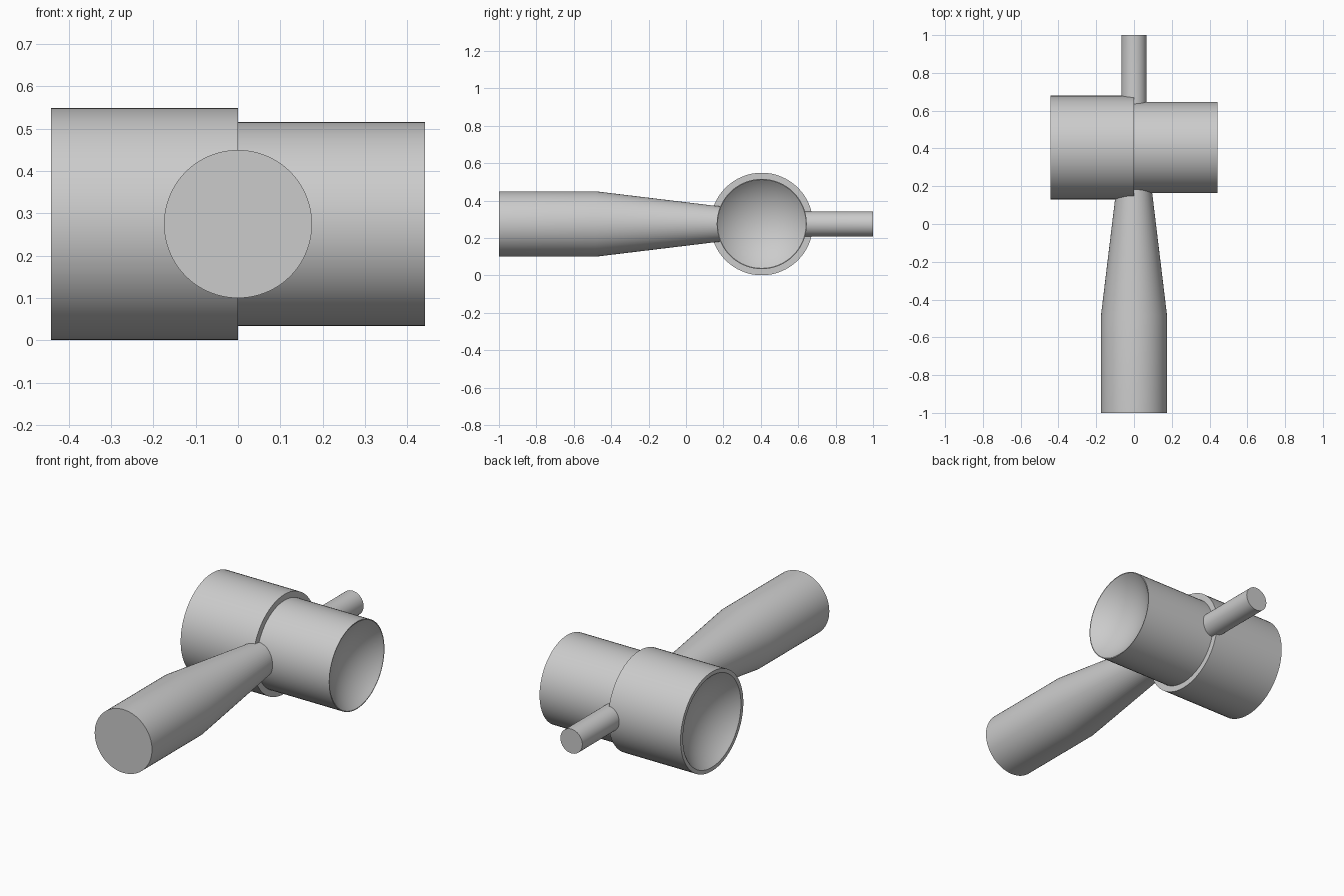
import bpy, bmesh, math
from mathutils import Matrix

if "Cube" in bpy.data.objects:
    bpy.data.objects.remove(bpy.data.objects["Cube"], do_unlink=True)

CENTRE_Y, CENTRE_Z = 0.405, 0.275

steel = bpy.data.materials.new("brushed_grey")
steel.use_nodes = True
GREY = (0.6, 0.6, 0.6, 1)
steel.diffuse_color = GREY
steel.node_tree.nodes["Principled BSDF"].inputs["Base Color"].default_value = GREY


def lathe(name, profile, rotation, location, segments=64):
    """Revolve (radius, height) points about z, then turn and place the part."""
    bm = bmesh.new()
    verts = [bm.verts.new((r, 0, h)) for r, h in profile]
    edges = [bm.edges.new(pair) for pair in zip(verts, verts[1:])]
    bmesh.ops.spin(bm, geom=verts + edges, axis=(0, 0, 1), cent=(0, 0, 0),
                   angle=math.tau, steps=segments)
    bmesh.ops.remove_doubles(bm, verts=bm.verts, dist=1e-5)
    bmesh.ops.recalc_face_normals(bm, faces=bm.faces)
    bm.transform(Matrix.Translation(location) @ rotation)
    mesh = bpy.data.meshes.new(name)
    bm.to_mesh(mesh)
    bm.free()
    mesh.materials.append(steel)
    obj = bpy.data.objects.new(name, mesh)
    bpy.context.collection.objects.link(obj)
    bpy.ops.object.select_all(action="DESELECT")
    obj.select_set(True)
    bpy.context.view_layer.objects.active = obj
    bpy.ops.object.shade_smooth_by_angle(angle=math.radians(30))


def cup(name, side, outer, inner, length=0.442, rings=14, slope=math.radians(45)):
    """Cylinder with a shallow spherical dish sunk into its open end."""
    ball = inner / math.sin(slope)
    angles = [slope * (1 - i / rings) for i in range(rings + 1)]
    dish = [(ball * math.sin(a), length - ball * (math.cos(a) - math.cos(slope)))
            for a in angles]
    profile = [(0, 0), (outer, 0), (outer, length)] + dish
    turn = Matrix.Rotation(side * math.pi / 2, 4, "Y")
    lathe(name, profile, turn, (0, CENTRE_Y, CENTRE_Z))


# Two measuring cups back to back
cup("large_cup", -1, 0.274, 0.253)
cup("small_cup", 1, 0.241, 0.237)

# Thick grip, tapering through the cups into a thin rod
lathe("handle",
      [(0, -1), (0.175, -1), (0.175, -0.485), (0.067, 0.406), (0.067, 1), (0, 1)],
      Matrix.Rotation(-math.pi / 2, 4, "X"), (0, 0, CENTRE_Z))
